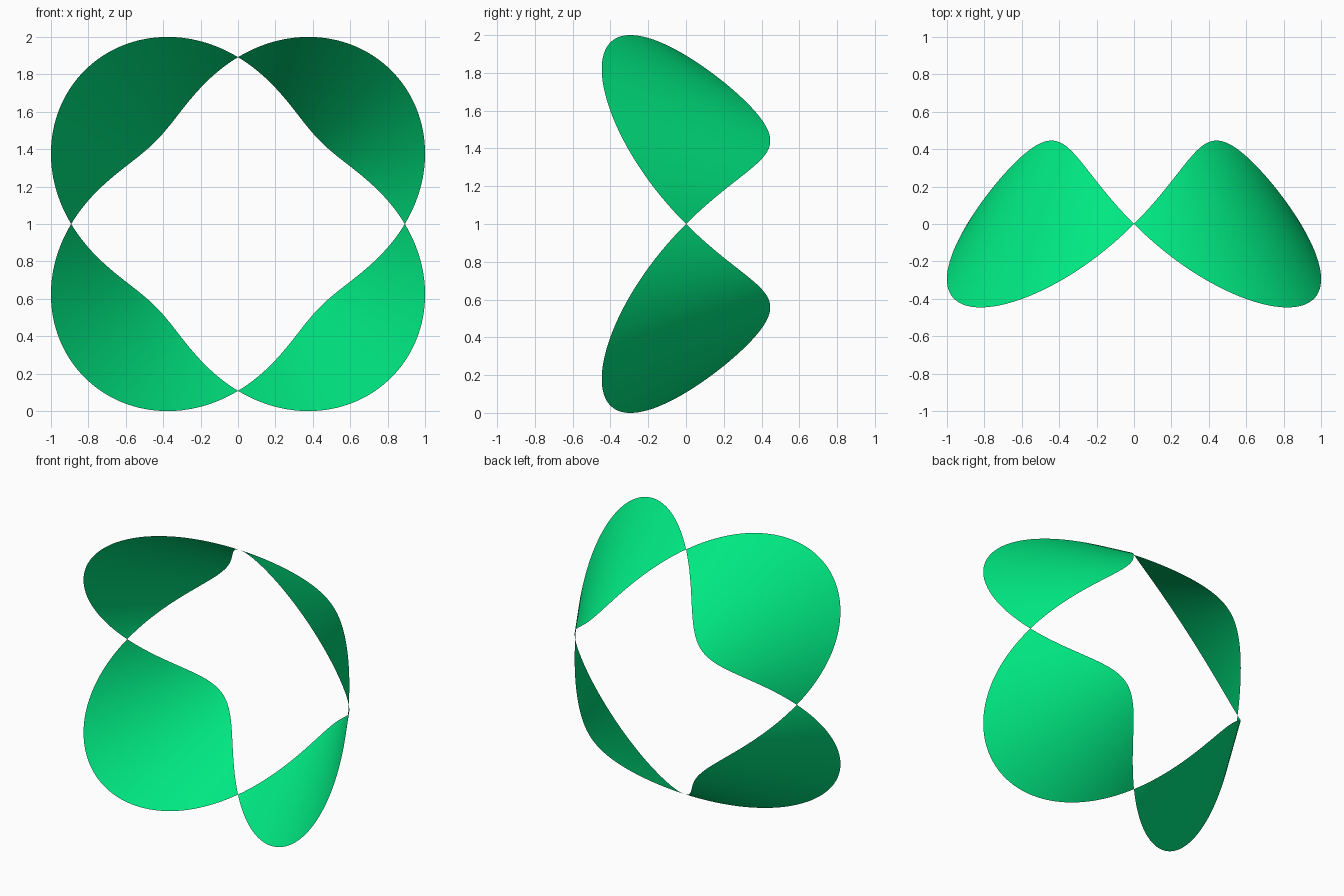
import bpy, bmesh
from math import sin, cos, pi

if "Cube" in bpy.data.objects:
    bpy.data.objects.remove(bpy.data.objects["Cube"])

# Ribbon ring whose tilted band pinches to a point four times
RADIUS, FLARE, DEPTH = 0.892, 0.268, 0.446
N_U, N_V = 64, 16


def ribbon_point(u, v):
    w = v * sin(2 * u)
    r = RADIUS + FLARE * w
    return (r * cos(u), -DEPTH * w, r * sin(u))


# One quarter lobe, with a single vertex at each pinched end
bm = bmesh.new()
tip_a = bm.verts.new(ribbon_point(0, 0))
tip_b = bm.verts.new(ribbon_point(pi / 2, 0))
rows = [[bm.verts.new(ribbon_point(i / N_U * pi / 2, 2 * j / N_V - 1))
         for j in range(N_V + 1)] for i in range(1, N_U)]
for j in range(N_V):
    bm.faces.new((tip_a, rows[0][j], rows[0][j + 1]))
    bm.faces.new((tip_b, rows[-1][j + 1], rows[-1][j]))
    for a, b in zip(rows, rows[1:]):
        bm.faces.new((a[j], b[j], b[j + 1], a[j + 1]))
bmesh.ops.recalc_face_normals(bm, faces=bm.faces)
for f in bm.faces:
    f.smooth = True
mesh = bpy.data.meshes.new("pinched_ribbon_ring")
bm.to_mesh(mesh)
bm.free()

ring = bpy.data.objects.new("pinched_ribbon_ring", mesh)
bpy.context.collection.objects.link(ring)
ring.location.z = 1

# Mirror the lobe left-right and top-bottom
mirror = ring.modifiers.new("four_lobes", 'MIRROR')
mirror.use_axis = (True, False, True)
mirror.use_mirror_merge = False

# Green finish
green = bpy.data.materials.new("green")
green.diffuse_color = (0.0, 0.8, 0.22, 1)
green.use_nodes = True
green.node_tree.nodes["Principled BSDF"].inputs["Base Color"].default_value = green.diffuse_color
mesh.materials.append(green)
